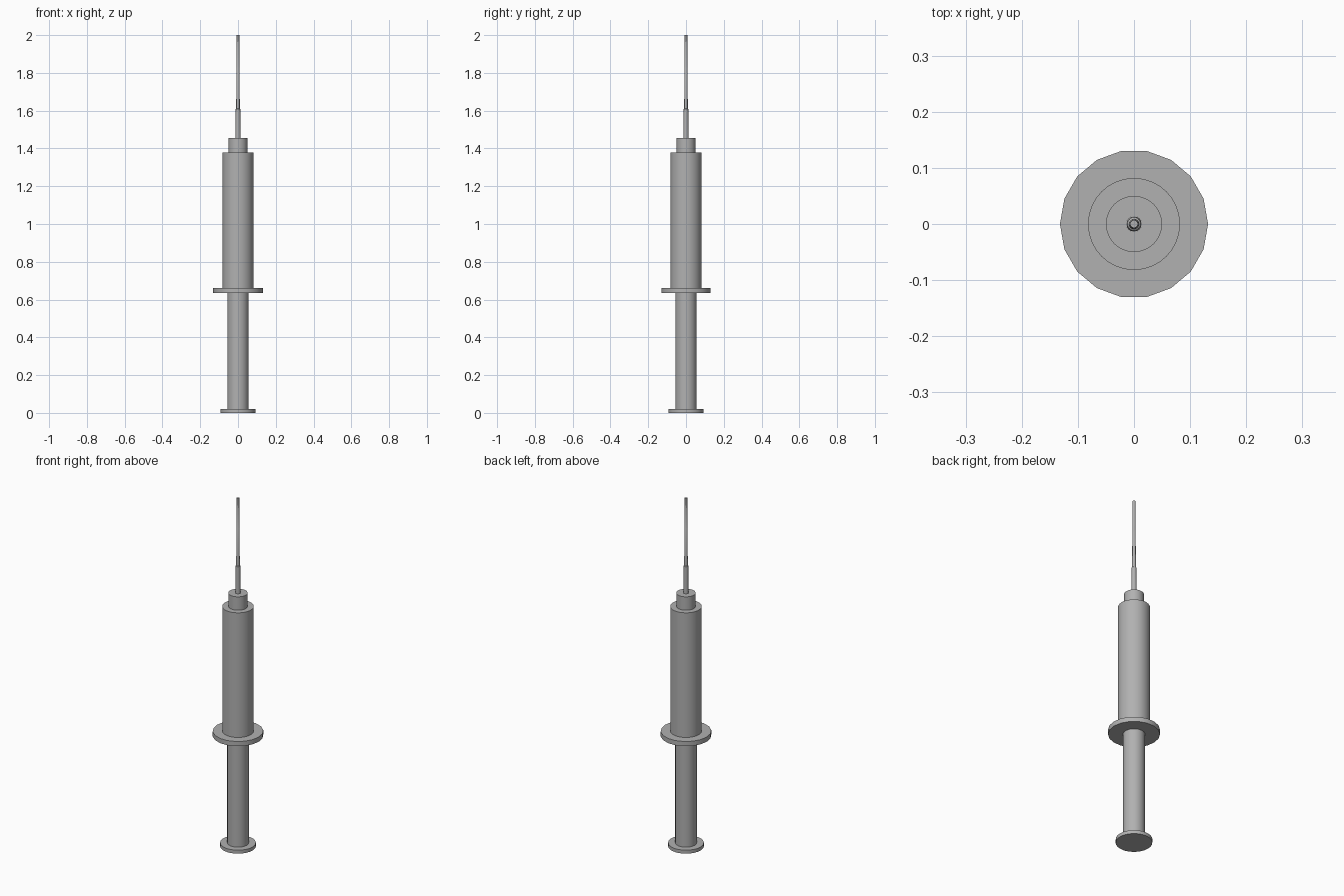
import bpy, bmesh, math

if "Cube" in bpy.data.objects:
    bpy.data.objects.remove(bpy.data.objects["Cube"])

# Mid-dark grey shared by every part
grey = bpy.data.materials.new("mid_grey")
grey.diffuse_color = (0.44, 0.44, 0.44, 1)
grey.use_nodes = True
grey.node_tree.nodes["Principled BSDF"].inputs["Base Color"].default_value = grey.diffuse_color


def lathe(name, profile, sides):
    """Closed solid of revolution about z from (radius, z) points, bottom to top."""
    bm = bmesh.new()
    rings = []
    for r, z in profile:
        rings.append([bm.verts.new((r * math.cos(2 * math.pi * i / sides),
                                    r * math.sin(2 * math.pi * i / sides), z))
                      for i in range(sides)])
    for a, b in zip(rings, rings[1:]):
        for i in range(sides):
            j = (i + 1) % sides
            bm.faces.new((a[i], a[j], b[j], b[i]))
    bm.faces.new(rings[0][::-1])
    bm.faces.new(rings[-1])
    mesh = bpy.data.meshes.new(name)
    bm.to_mesh(mesh)
    bm.free()
    mesh.materials.append(grey)
    obj = bpy.data.objects.new(name, mesh)
    bpy.context.collection.objects.link(obj)
    bpy.ops.object.select_all(action='DESELECT')
    obj.select_set(True)
    bpy.context.view_layer.objects.active = obj
    bpy.ops.object.shade_smooth_by_angle(angle=math.radians(30))
    return obj


# Plunger: thumb rest and rod
lathe("plunger", [(0.093, 0), (0.093, 0.02), (0.056, 0.02), (0.056, 0.635)], 32)

# Finger flange, visibly faceted
lathe("finger_flange", [(0.132, 0.635), (0.132, 0.662)], 18)

# Barrel stepping in to the needle hub
lathe("barrel", [(0.082, 0.662), (0.082, 1.378), (0.05, 1.378), (0.05, 1.455)], 32)

# Needle, narrowing in steps to the tip
lathe("needle", [(0.0135, 1.455), (0.012, 1.61), (0.0095, 1.612),
                 (0.0085, 1.828), (0.0075, 1.83), (0.007, 2.0)], 16)
